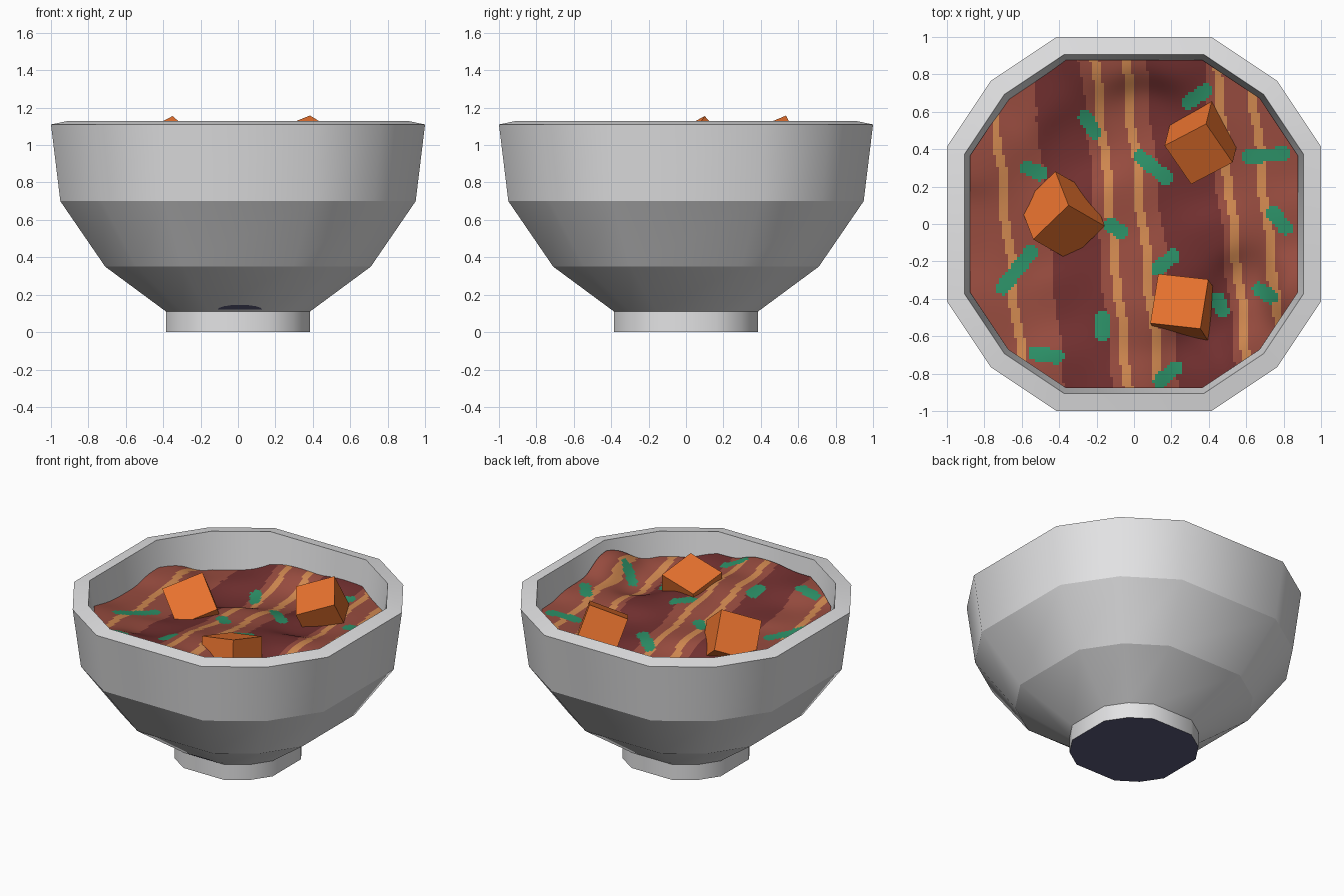
import bpy, bmesh, math
from mathutils import Vector

if "Cube" in bpy.data.objects:
    bpy.data.objects.remove(bpy.data.objects["Cube"])


def mat(name, srgb):
    m = bpy.data.materials.new(name)
    lin = [c / 12.92 if c <= 0.04045 else ((c + 0.055) / 1.055) ** 2.4 for c in srgb]
    m.diffuse_color = (*lin, 1)
    m.use_nodes = True
    m.node_tree.nodes["Principled BSDF"].inputs["Base Color"].default_value = m.diffuse_color
    return m


GREY = mat("bowl_grey", (0.89, 0.89, 0.895))
NAVY = mat("dark_navy", (0.36, 0.36, 0.48))
BROWN = mat("stew_brown", (0.59, 0.295, 0.245))
DARK = mat("stew_dark_red", (0.44, 0.185, 0.185))
TAN = mat("stew_tan", (0.81, 0.53, 0.31))
GREEN = mat("herb_green", (0.17, 0.56, 0.40))
ORANGE = mat("cube_orange", (0.94, 0.465, 0.19))


def finish(bm, name, mats):
    me = bpy.data.meshes.new(name)
    bm.to_mesh(me)
    bm.free()
    for m in mats:
        me.materials.append(m)
    ob = bpy.data.objects.new(name, me)
    bpy.context.collection.objects.link(ob)
    return ob


# Twelve-sided plan: long sides on the axes, pairs of short sides at the corners
ANGLES = [math.radians(90 * q + a) for q in range(4) for a in (22.5, 45, 67.5)]
FLAT = math.cos(math.radians(22.5))

# Bowl: foot, three outer bands, sloping rim, inner wall and floor (half width, z)
PROFILE = [(0.385, 0), (0.385, 0.11), (0.71, 0.35), (0.95, 0.70), (1.0, 1.11),
           (0.905, 1.13), (0.85, 0.70), (0.62, 0.42), (0.30, 0.22)]
bm = bmesh.new()
rings = [[bm.verts.new((h / FLAT * math.cos(a), h / FLAT * math.sin(a), z)) for a in ANGLES]
         for h, z in PROFILE]
for lo, hi in zip(rings, rings[1:]):
    for i in range(12):
        j = (i + 1) % 12
        bm.faces.new((lo[i], lo[j], hi[j], hi[i])).smooth = True
base = bm.faces.new(rings[0][::-1])
base.material_index = 1
bm.faces.new(rings[-1])
for e in bm.edges:
    if abs(e.verts[0].co.z - e.verts[1].co.z) < 1e-4:
        e.smooth = False
bmesh.ops.recalc_face_normals(bm, faces=bm.faces)
finish(bm, "bowl", [GREY, NAVY])

# Small dark patch above the foot at the front
bm = bmesh.new()
slope = (0.71 - 0.385) / (0.35 - 0.11)
pts = []
for i in range(9):
    t = math.pi * i / 8
    h = 0.012 + 0.026 * math.sin(t)
    pts.append((0.01 + 0.12 * math.cos(t), -0.385 - h * slope - 0.003, 0.11 + h - 0.002))
f = bm.faces.new([bm.verts.new(p) for p in pts])
f.normal_update()
if f.normal.y > 0:
    f.normal_flip()
finish(bm, "front_patch", [NAVY])

# Stew surface: heights blended from a few control points (edge first, then ridges and hollows)
HEIGHTS = [(-.87, .35, .95), (-.6, .7, .87), (-.11, .92, .95), (.2, .91, .96), (.66, .65, .93),
           (.86, .36, .93), (.88, 0, .97), (.86, -.35, 1.08), (.34, -.86, .99), (0, -.92, 1.05),
           (-.77, -.54, .96), (-.88, 0, .91), (.6, -.68, .97), (-.4, -.8, 1.02),
           (.42, -.07, .95), (.2, -.29, .97), (.03, -.5, 1.02), (-.4, -.4, .94),
           (-.5, -.12, .91), (-.1, .12, .93), (.35, .2, .88), (-.3, .4, .82), (.05, .6, .84),
           (.43, -.55, .86), (.6, -.3, .87)]


def height(x, y):
    ws = [1 / ((x - a) ** 2 + (y - b) ** 2 + 0.014) ** 1.8 for a, b, _ in HEIGHTS]
    return sum(w * p[2] for w, p in zip(ws, HEIGHTS)) / sum(ws)


# Stripe centres and bands, measured where they cross y = 0
TANS = (-0.68, -0.12, 0.045, 0.53, 0.71)
DARKS = ((-0.46, -0.20), (0.15, 0.465))
HERBS = [(.29, .65, .38, .71), (-.26, .57, -.21, .49), (-.57, .3, -.5, .27), (.03, .36, .17, .25),
         (.61, .36, .80, .375), (.74, .06, .81, -.02), (-.12, -.01, -.07, -.04),
         (-.55, -.15, -.7, -.34), (.13, -.24, .21, -.17), (-.17, -.5, -.17, -.59),
         (-.53, -.69, -.41, -.71), (.45, -.4, .47, -.46), (.67, -.35, .73, -.39),
         (.14, -.84, .22, -.77)]


def near_herb(x, y):
    for a, b, c, d in HERBS:
        dx, dy = c - a, d - b
        t = max(0, min(1, ((x - a) * dx + (y - b) * dy) / (dx * dx + dy * dy)))
        if math.hypot(x - a - t * dx, y - b - t * dy) < 0.038:
            return True
    return False


def stew_colour(x, y):
    if near_herb(x, y):
        return 3
    s = x + 0.105 * y + 0.008 * math.sin(14 * y + 5 * round(2 * x))
    if any(abs(s - t) < 0.024 for t in TANS):
        return 2
    return 1 if any(a < s < b for a, b in DARKS) else 0


bm = bmesh.new()
bmesh.ops.create_grid(bm, x_segments=116, y_segments=116, size=0.93)
HALF = 0.878
CORNER = HALF / FLAT * math.cos(math.radians(11.25))
for q in range(4):
    for a, d in ((0, HALF), (33.75, CORNER), (56.25, CORNER)):
        t = math.radians(90 * q + a)
        n = Vector((math.cos(t), math.sin(t), 0))
        bmesh.ops.bisect_plane(bm, geom=bm.verts[:] + bm.edges[:] + bm.faces[:],
                               plane_co=n * d, plane_no=n, clear_outer=True)
for f in bm.faces:
    c = f.calc_center_median()
    f.material_index = stew_colour(c.x, c.y)
    f.smooth = True
for v in bm.verts:
    v.co.z = height(v.co.x, v.co.y)
finish(bm, "stew", [BROWN, DARK, TAN, GREEN])


# Tilted cubes: top corner plus two edge directions leaving it, and a hint for the third
def cube(name, corner, e1, e2, e3, size):
    u = Vector(e1).normalized()
    v = Vector(e2)
    v = (v - u * v.dot(u)).normalized()
    w = u.cross(v)
    if w.dot(Vector(e3)) < 0:
        w = -w
    bm = bmesh.new()
    bmesh.ops.create_cube(bm, size=1)
    for p in bm.verts:
        k = (p.co + Vector((.5, .5, .5))) * size
        p.co = Vector(corner) + u * k.x + v * k.y + w * k.z
    bmesh.ops.recalc_face_normals(bm, faces=bm.faces)
    finish(bm, name, [ORANGE])


cube("cube_left", (-.35, .10, 1.155), (-.07, .18, -.20), (-.19, -.18, -.10), (.2, -.12, -.155), 0.28)
cube("cube_back", (.385, .535, 1.158), (.03, .12, -.235), (-.21, -.11, -.083), (.16, -.16, -.061), 0.265)
cube("cube_front", (.355, -.56, 1.115), (-.27, .03, -.055), (.045, .26, -.063), (.045, -.07, -.255), 0.275)
